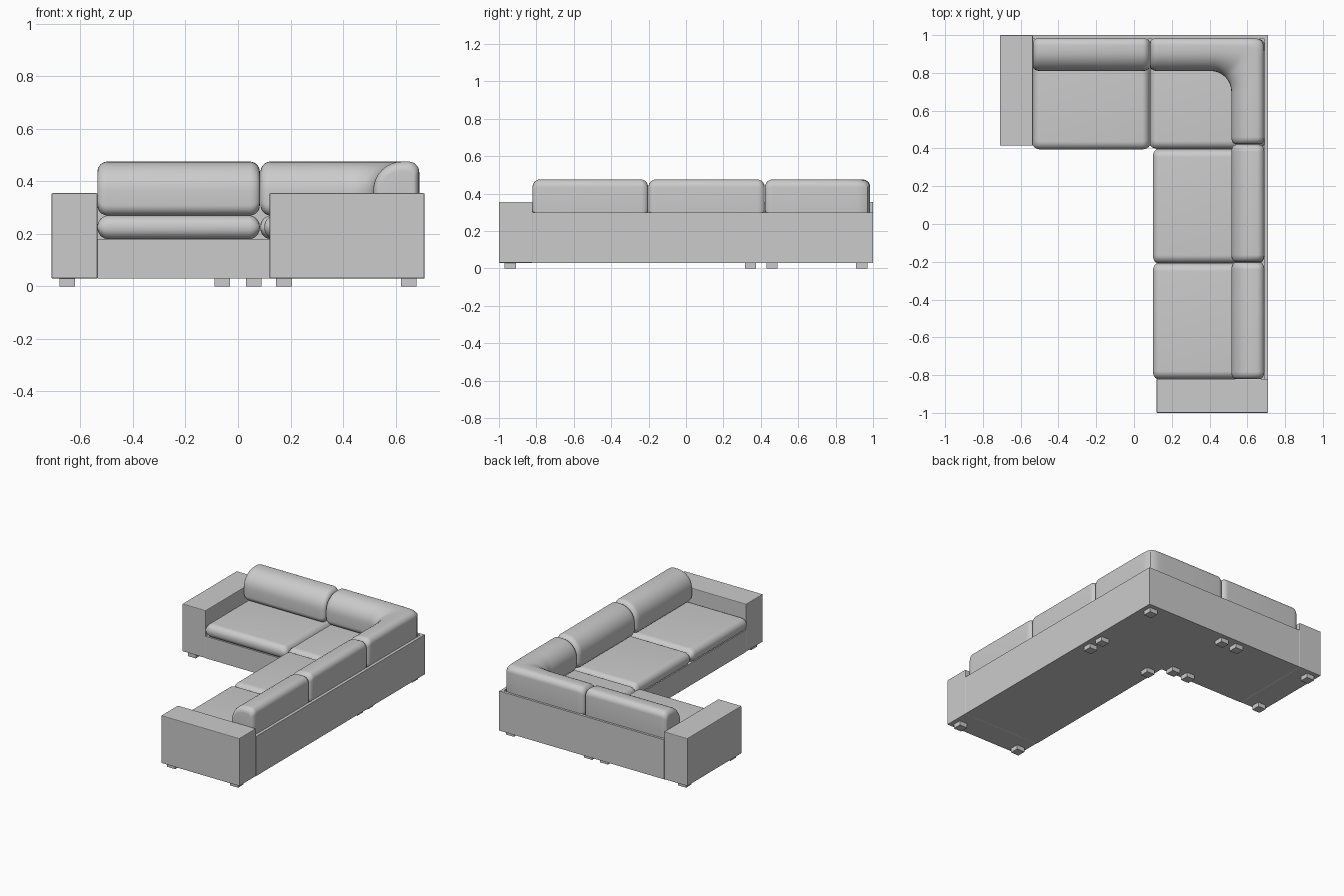
import bpy, bmesh
from math import sin, cos, pi, radians

cube = bpy.data.objects.get("Cube")
if cube:
    bpy.data.objects.remove(cube, do_unlink=True)

fabric = bpy.data.materials.new("grey_fabric")
fabric.use_nodes = True
grey = (0.6, 0.6, 0.6, 1)
fabric.diffuse_color = grey
fabric.node_tree.nodes["Principled BSDF"].inputs["Base Color"].default_value = grey


def finish(name, bm, smooth=False):
    bmesh.ops.recalc_face_normals(bm, faces=bm.faces)
    mesh = bpy.data.meshes.new(name)
    bm.to_mesh(mesh)
    bm.free()
    mesh.materials.append(fabric)
    obj = bpy.data.objects.new(name, mesh)
    bpy.context.collection.objects.link(obj)
    if smooth:
        bpy.ops.object.select_all(action='DESELECT')
        obj.select_set(True)
        bpy.context.view_layer.objects.active = obj
        bpy.ops.object.shade_smooth_by_angle(angle=radians(40))
    return obj


def prism(name, outline, z0, z1):
    """Extrude a plan outline between two heights."""
    bm = bmesh.new()
    face = bm.faces.new([bm.verts.new((x, y, z0)) for x, y in outline])
    top = bmesh.ops.extrude_face_region(bm, geom=[face])["geom"]
    for v in top:
        if isinstance(v, bmesh.types.BMVert):
            v.co.z = z1
    return finish(name, bm)


def box(name, x0, x1, y0, y1, z0, z1):
    return prism(name, [(x0, y0), (x1, y0), (x1, y1), (x0, y1)], z0, z1)


def rounded_profile(w, z0, z1, radii, steps=8):
    """Cross-section; corners run front bottom, back bottom, back top, front top."""
    corners = [(0, z0, 1, 1), (w, z0, -1, 1), (w, z1, -1, -1), (0, z1, 1, -1)]
    pts = []
    for k, ((x, z, sx, sz), r) in enumerate(zip(corners, radii)):
        for i in range(steps + 1):
            a = pi + pi / 2 * (k + i / steps)
            pts.append(((x + sx * r + r * cos(a)) / w, z + sz * r + r * sin(a)))
    return pts


def cushion(name, profile, depth, start, end, round_end, middle=()):
    """Sweep a profile through (front, back) plan pairs, with rounded ends."""
    zs = [z for u, z in profile]
    mid, height = (min(zs) + max(zs)) / 2, max(zs) - min(zs)

    def cap(pair, toward):
        (fx, fy), (bx, by) = pair
        rings = []
        for i in range(9):
            a = pi / 2 * i / 8
            s, d = round_end * (1 - cos(a)), round_end * (1 - sin(a))
            ox, oy = toward[0] * s, toward[1] * s
            rings.append(((fx + ox, fy + oy), (bx + ox, by + oy), d))
        return rings

    rings = cap(*start) + [(f, b, 0) for f, b in middle] + cap(*end)[::-1]
    bm = bmesh.new()
    loops = []
    for (fx, fy), (bx, by), d in rings:
        loop = []
        for u, z in profile:
            t = 0.5 + (u - 0.5) * (1 - 1.2 * d / depth)
            loop.append(bm.verts.new((fx + (bx - fx) * t, fy + (by - fy) * t,
                                      mid + (z - mid) * (1 - 2 * d / height))))
        loops.append(loop)
    n = len(profile)
    for a, b in zip(loops, loops[1:]):
        for i in range(n):
            bm.faces.new((a[i], a[(i + 1) % n], b[(i + 1) % n], b[i]))
    bm.faces.new(loops[0])
    bm.faces.new(loops[-1])
    bmesh.ops.remove_doubles(bm, verts=bm.verts, dist=0.0002)
    return finish(name, bm, smooth=True)


def cushion_x(name, profile, x0, x1, front, back, r):
    cushion(name, profile, back - front, (((x0, front), (x0, back)), (1, 0)),
            (((x1, front), (x1, back)), (-1, 0)), r)


def cushion_y(name, profile, y0, y1, front, back, r):
    cushion(name, profile, back - front, (((front, y0), (back, y0)), (0, 1)),
            (((front, y1), (back, y1)), (0, -1)), r)


# Frame: L-shaped base, low back rail and two arms
prism("base", [(-0.535, 0.415), (0.12, 0.415), (0.12, -0.82), (0.71, -0.82),
               (0.71, 1), (-0.535, 1)], 0.03, 0.18)
prism("back_rail", [(-0.535, 0.98), (0.69, 0.98), (0.69, -0.82), (0.71, -0.82),
                    (0.71, 1), (-0.535, 1)], 0.18, 0.30)
for arm in (box("right_arm", -0.71, -0.535, 0.415, 1, 0.03, 0.355),
            box("front_arm", 0.12, 0.71, -1, -0.82, 0.03, 0.355)):
    bevel = arm.modifiers.new("soft_edge", 'BEVEL')
    bevel.width, bevel.segments = 0.004, 2

# Feet of the three joined sections
sections = [((-0.65, -0.06), (0.46, 0.94)), ((0.06, 0.65), (0.46, 0.94)),
            ((0.175, 0.65), (-0.94, 0.345))]
for xs, ys in sections:
    for x in xs:
        for y in ys:
            box("foot", x - 0.03, x + 0.03, y - 0.03, y + 0.03, 0, 0.03)

# Seat cushions
r = 0.042
seat = rounded_profile(0.585, 0.18, 0.27, [r] * 4)
cushion_x("right_seat", seat, -0.535, 0.083, 0.395, 0.98, r)
cushion_x("corner_seat", seat, 0.085, 0.69, 0.398, 0.98, r)
cushion_y("middle_seat", seat, -0.207, 0.396, 0.10, 0.69, r)
cushion_y("front_seat", seat, -0.82, -0.209, 0.10, 0.69, r)

# Back cushions
r = 0.038
back = rounded_profile(0.175, 0.27, 0.475, [0.04, 0.03, 0.04, 0.11])
cushion_x("right_back_cushion", back, -0.535, 0.083, 0.81, 0.985, r)
cushion_y("middle_back_cushion", back, -0.2, 0.42, 0.515, 0.69, r)
cushion_y("front_back_cushion", back, -0.82, -0.203, 0.515, 0.69, r)

# Corner back cushion: rounded inner bend, nearly square outer corner
cx, cy, inner, outer, power = 0.405, 0.70, 0.11, 0.285, 14
bend = []
for i in range(25):
    a = pi / 2 * i / 24
    s, c = sin(a), cos(a)
    reach = outer / (s ** power + c ** power) ** (1 / power)
    bend.append(((cx + inner * s, cy + inner * c), (cx + reach * s, cy + reach * c)))
cushion("corner_back_cushion", back, 0.175,
        (((0.086, 0.81), (0.086, 0.985)), (1, 0)),
        (((0.515, 0.423), (0.69, 0.423)), (0, 1)), r, bend)
